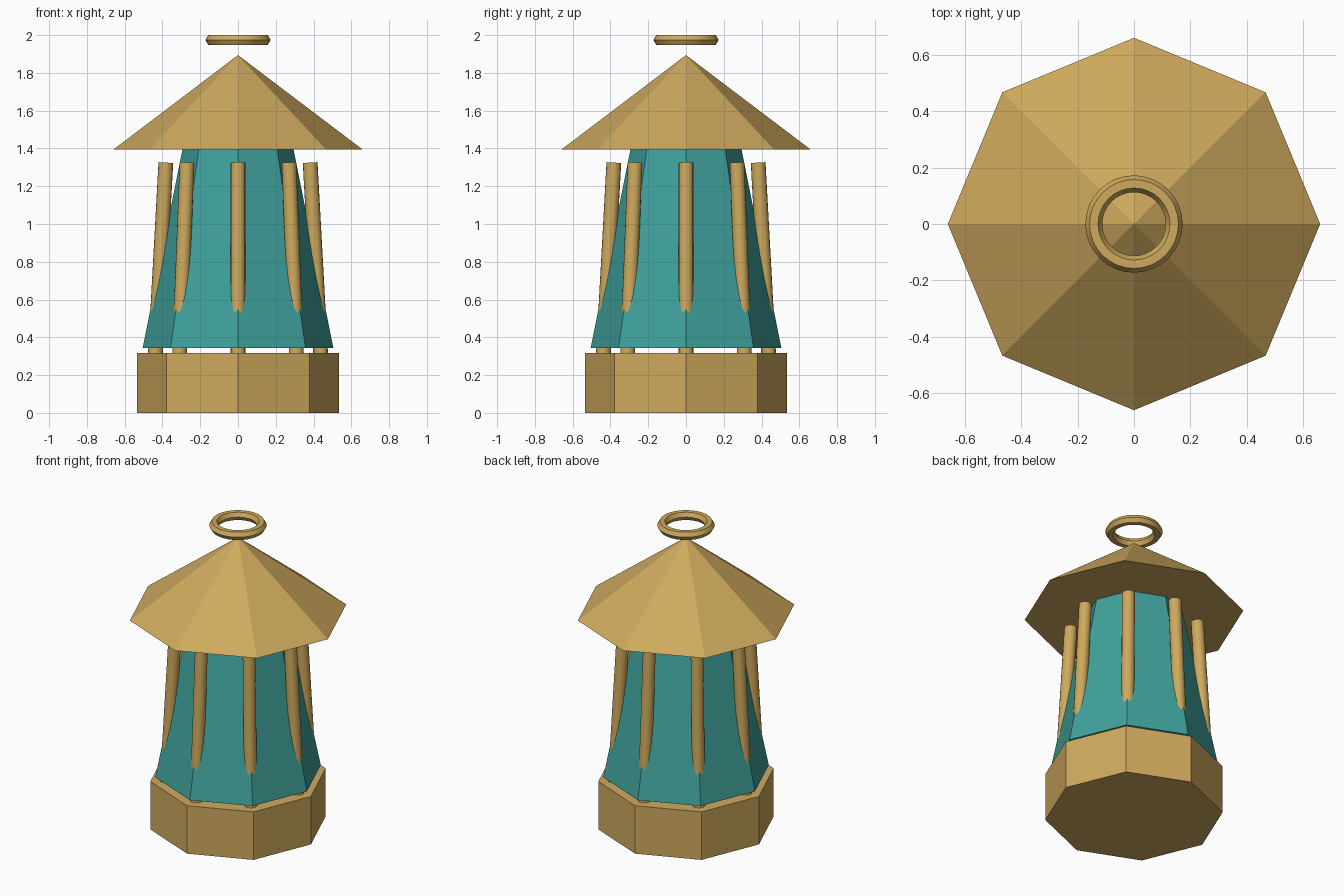
import bpy, math
from mathutils import Vector

if "Cube" in bpy.data.objects:
    bpy.data.objects.remove(bpy.data.objects["Cube"])


def material(name, color):
    m = bpy.data.materials.new(name)
    m.diffuse_color = color
    m.use_nodes = True
    m.node_tree.nodes["Principled BSDF"].inputs["Base Color"].default_value = m.diffuse_color
    return m


brass = material("brass", (0.62, 0.40, 0.11, 1))
teal = material("teal_glass", (0.05, 0.36, 0.33, 1))


def finish(name, mat, smooth=False):
    ob = bpy.context.object
    ob.name = name
    ob.data.materials.append(mat)
    if smooth:
        bpy.ops.object.shade_smooth_by_angle(angle=math.radians(35))
    return ob


def octagon(name, r1, r2, z1, z2, mat):
    """Eight-sided prism, frustum or pyramid between two heights."""
    bpy.ops.mesh.primitive_cone_add(vertices=8, radius1=r1, radius2=r2,
                                    depth=z2 - z1, location=(0, 0, (z1 + z2) / 2))
    return finish(name, mat)


def rod(name, a, b, radius, mat):
    """Round rod between two points."""
    a, b = Vector(a), Vector(b)
    d = b - a
    bpy.ops.mesh.primitive_cylinder_add(vertices=16, radius=radius, depth=d.length,
                                        location=(a + b) / 2,
                                        rotation=d.to_track_quat('Z', 'Y').to_euler())
    return finish(name, mat, True)


# Base, tapered glass body and overhanging roof
octagon("base", 0.535, 0.535, 0.0, 0.318, brass)
octagon("glass_body", 0.505, 0.285, 0.343, 1.44, teal)
octagon("roof", 0.66, 0.0, 1.394, 1.894, brass)

# Leaning bars, one at each corner
for i in range(8):
    a = i * math.pi / 4
    c, s = math.cos(a), math.sin(a)
    rod(f"bar_{i + 1}", (0.442 * c, 0.442 * s, 0.23),
        (0.382 * c, 0.382 * s, 1.325), 0.039, brass)

# Hanging ring with a hexagonal section
bpy.ops.mesh.primitive_torus_add(major_segments=32, minor_segments=6, major_radius=0.1425,
                                 minor_radius=0.03, location=(0, 0, 1.974))
finish("hanging_ring", brass, True)
